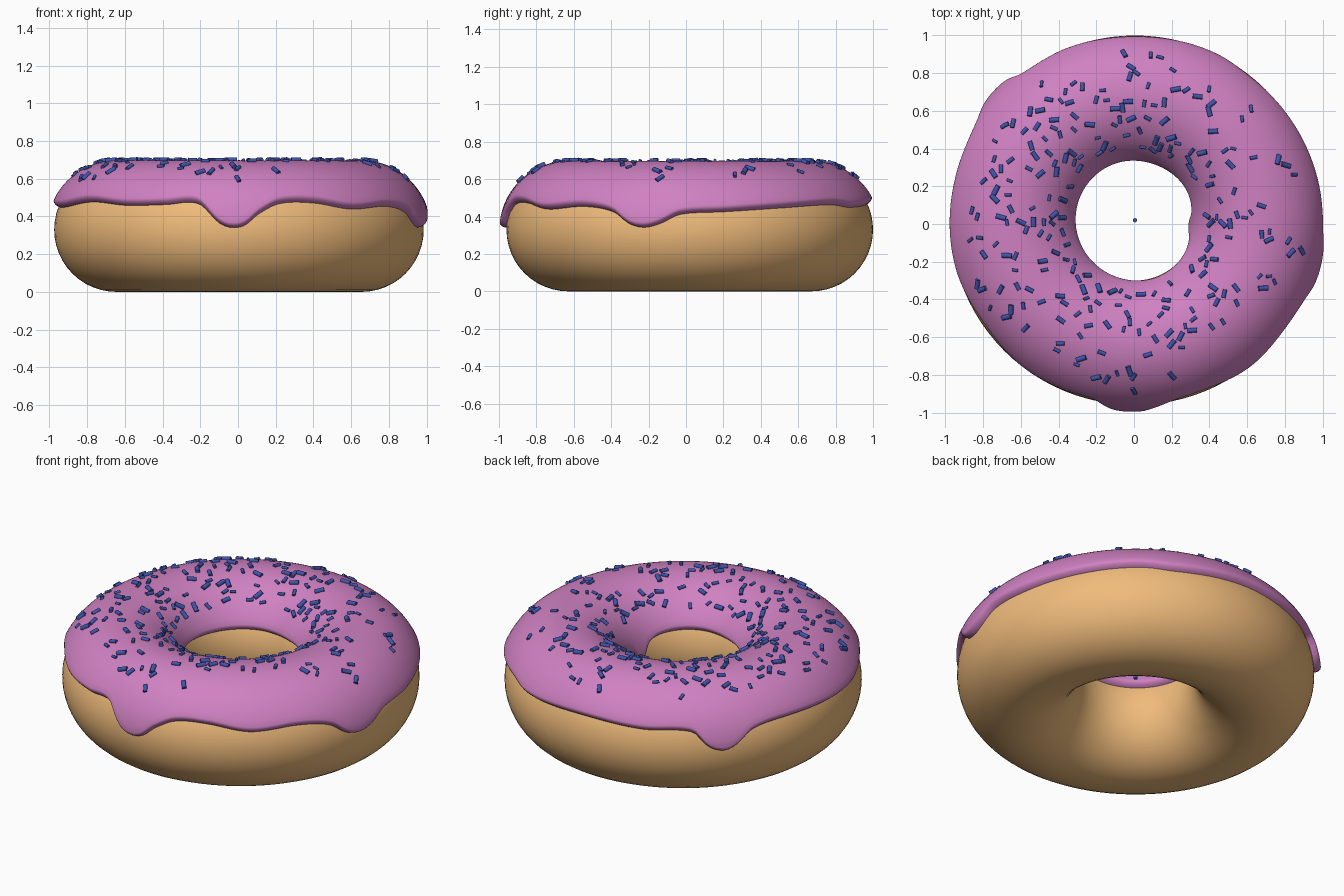
import bpy, bmesh, math, random
from mathutils import Matrix, Vector

if "Cube" in bpy.data.objects:
    bpy.data.objects.remove(bpy.data.objects["Cube"])

random.seed(4)
CX, CY, CZ = 0.005, 0.02, 0.33      # centre of the ring
MAJOR, DOUGH, ICING = 0.65, 0.33, 0.368


def material(name, rgb):
    m = bpy.data.materials.new(name)
    m.diffuse_color = (*rgb, 1)
    m.use_nodes = True
    m.node_tree.nodes["Principled BSDF"].inputs["Base Color"].default_value = m.diffuse_color
    return m


def finish(bm, name, mat, angle=180):
    bmesh.ops.recalc_face_normals(bm, faces=bm.faces)
    me = bpy.data.meshes.new(name)
    bm.to_mesh(me)
    bm.free()
    ob = bpy.data.objects.new(name, me)
    ob.location = (CX, CY, CZ)
    bpy.context.collection.objects.link(ob)
    me.materials.append(mat)
    bpy.ops.object.select_all(action='DESELECT')
    ob.select_set(True)
    bpy.context.view_layer.objects.active = ob
    bpy.ops.object.shade_smooth_by_angle(angle=math.radians(angle))
    return ob


def ring_point(u, phi, rad):
    r = MAJOR + rad * math.cos(phi)
    return Vector((r * math.cos(u), r * math.sin(u), rad * math.sin(phi)))


def skin(profile, count, closed):
    """Sweep profile(u) -> list of (phi, radius) around the ring."""
    bm = bmesh.new()
    rows = []
    for i in range(count):
        u = 2 * math.pi * i / count
        rows.append([bm.verts.new(ring_point(u, p, r)) for p, r in profile(u)])
    n = len(rows[0])
    for i in range(count):
        a, b = rows[i], rows[(i + 1) % count]
        for j in range(n if closed else n - 1):
            k = (j + 1) % n
            bm.faces.new((a[j], b[j], b[k], a[k]))
    return bm


def wave(keys, deg):
    """Smooth periodic curve through (degrees, height) keys."""
    n = len(keys)
    deg = (deg - keys[0][0]) % 360 + keys[0][0]
    pts = [(d - 360, z) for d, z in keys[-2:]] + keys + [(d + 360, z) for d, z in keys[:3]]
    for i in range(1, n + 2):
        (d0, z0), (d1, z1), (d2, z2), (d3, z3) = pts[i - 1:i + 3]
        if d1 <= deg <= d2:
            h = d2 - d1
            t = (deg - d1) / h
            m1, m2 = (z2 - z0) / (d2 - d0) * h, (z3 - z1) / (d3 - d1) * h
            return ((2*t**3 - 3*t*t + 1) * z1 + (t**3 - 2*t*t + t) * m1
                    + (3*t*t - 2*t**3) * z2 + (t**3 - t*t) * m2)


# Heights of the icing rim: outer side (three drips) and hole side (one drip)
OUTER = [(-165, .455), (-145, .485), (-128, .465), (-114, .47), (-103, .475),
         (-96, .365), (-92, .34), (-88, .355), (-84, .415), (-77, .475), (-66, .48),
         (-52, .445), (-36, .46), (-25, .43), (-19, .36), (-14, .342), (-9, .365),
         (-3, .415), (11, .43), (29, .45), (52, .47), (63, .455), (90, .475),
         (112, .46), (128, .455), (133, .37), (138, .34), (142, .365), (148, .44), (160, .465)]
INNER = [(-150, .45), (-110, .455), (-70, .47), (-35, .455), (-18, .42), (-5, .345),
         (8, .42), (30, .455), (70, .45), (110, .46), (160, .455)]


def icing_profile(u):
    d = math.degrees(u)
    lo = math.asin((wave(OUTER, d) - CZ) / 0.35)
    hi = math.pi - math.asin((wave(INNER, d) - CZ) / 0.35)
    lip = 0.075                      # angular width of the rounded rim
    gap = ICING - DOUGH + 0.012
    steps = [(1 - math.cos(k * math.pi / 10), math.sin(k * math.pi / 10)) for k in range(6)]
    rim = [(lip * a, ICING - gap * (1 - s)) for a, s in steps]
    mid = [(lo + lip + (hi - lo - 2 * lip) * k / 28, ICING) for k in range(1, 28)]
    return ([(lo + a, r) for a, r in rim] + mid
            + [(hi - a, r) for a, r in reversed(rim)])


# Dough ring
finish(skin(lambda u: [(2 * math.pi * k / 48, DOUGH) for k in range(48)], 96, True),
       "dough", material("dough_tan", (0.87, 0.50, 0.20)))

# Icing with drips
finish(skin(icing_profile, 240, False),
       "icing", material("icing_pink", (0.63, 0.22, 0.54)))

# Sprinkles: small rods lying on the icing, plus one loose rod in the hole
bm = bmesh.new()


def rod(mat, size):
    bmesh.ops.create_cone(bm, cap_ends=True, segments=10, radius1=0.0115 * size,
                          radius2=0.0115 * size, depth=0.046 * size, matrix=mat)


rod(Matrix.Identity(4), 1.0)
placed = []
while len(placed) < 235:
    u = random.uniform(-math.pi, math.pi)
    r = 0.385 + 0.52 * random.random() ** 1.35
    if -1.25 < u < -0.55 and r > 0.72:        # bare patch at front right
        continue
    phi = math.acos((r - MAJOR) / ICING)
    p = ring_point(u, phi, ICING + 0.003)
    if any((p - q).length < 0.04 for q in placed):
        continue
    placed.append(p)
    normal = (p - ring_point(u, 0, 0)).normalized()
    turn = normal.to_track_quat('Z', 'Y').to_matrix().to_4x4()
    rod(Matrix.Translation(p) @ turn @ Matrix.Rotation(random.uniform(0, math.pi), 4, 'Z')
        @ Matrix.Rotation(math.pi / 2, 4, 'X'), random.uniform(0.65, 1.2))
finish(bm, "sprinkles", material("sprinkle_blue", (0.05, 0.09, 0.42)), 40)
